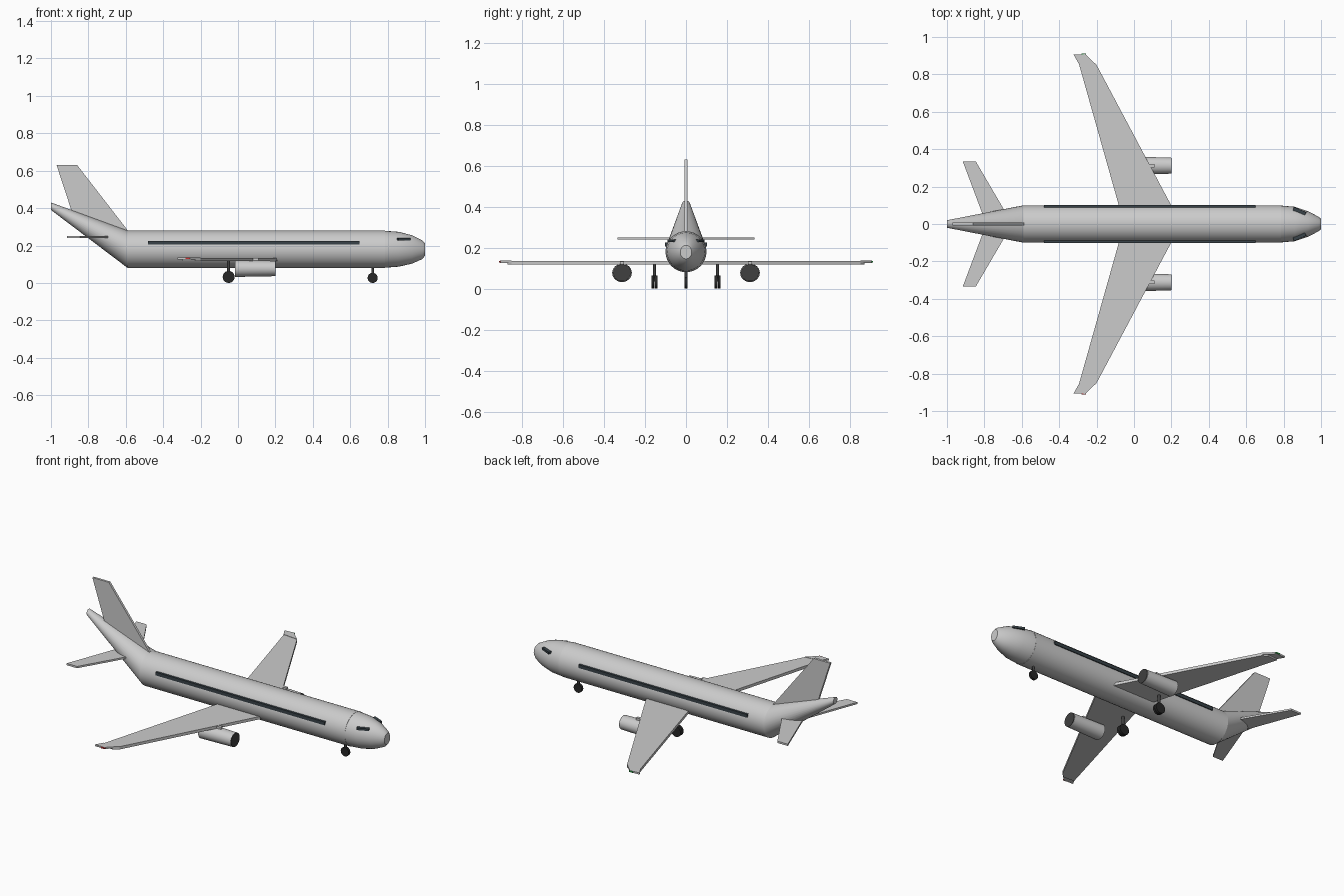
import bpy, bmesh, math
from mathutils import Matrix, Vector

if "Cube" in bpy.data.objects:
    bpy.data.objects.remove(bpy.data.objects["Cube"])


def material(name, rgb):
    m = bpy.data.materials.new(name)
    m.diffuse_color = (*rgb, 1)
    m.use_nodes = True
    m.node_tree.nodes["Principled BSDF"].inputs["Base Color"].default_value = m.diffuse_color
    return m


GLASS = material("dark_glass", (0.04, 0.055, 0.065))
BLACK = material("rubber", (0.02, 0.02, 0.02))
DARK = material("intake_grey", (0.05, 0.05, 0.05))
RED = material("red_light", (0.6, 0.03, 0.03))
GREEN = material("green_light", (0.03, 0.5, 0.08))


def finish(name, bm, mat=None, smooth=False):
    bmesh.ops.recalc_face_normals(bm, faces=bm.faces)
    me = bpy.data.meshes.new(name)
    bm.to_mesh(me)
    bm.free()
    ob = bpy.data.objects.new(name, me)
    bpy.context.collection.objects.link(ob)
    if mat:
        me.materials.append(mat)
    if smooth:
        bpy.ops.object.select_all(action='DESELECT')
        ob.select_set(True)
        bpy.context.view_layer.objects.active = ob
        bpy.ops.object.shade_smooth_by_angle(angle=math.radians(35))
    return ob


def loft(name, rings, y=0, n=32, mat=None):
    """Rings of (x, centre z, half width, half height) joined along x."""
    bm = bmesh.new()
    loops = []
    for x, z, w, h in rings:
        loops.append([bm.verts.new((x, y + w * math.cos(2 * math.pi * i / n),
                                    z + h * math.sin(2 * math.pi * i / n))) for i in range(n)])
    for a, b in zip(loops, loops[1:]):
        for i in range(n):
            j = (i + 1) % n
            bm.faces.new((a[i], a[j], b[j], b[i]))
    bm.faces.new(loops[0])
    bm.faces.new(loops[-1])
    return finish(name, bm, mat, True)


def prism(name, pts, vec):
    """Extrude a flat outline along a vector."""
    bm = bmesh.new()
    f = bm.faces.new([bm.verts.new(p) for p in pts])
    new = bmesh.ops.extrude_face_region(bm, geom=[f])["geom"]
    bmesh.ops.translate(bm, vec=vec, verts=[v for v in new if isinstance(v, bmesh.types.BMVert)])
    # the source face stays as the opposite cap
    if not f.is_valid:
        bmesh.ops.holes_fill(bm, edges=bm.edges)
    return finish(name, bm)


def box(name, centre, size, mat=None, turn=0):
    bm = bmesh.new()
    bmesh.ops.create_cube(bm, size=1, matrix=Matrix.Translation(centre)
                          @ Matrix.Rotation(turn, 4, 'Z') @ Matrix.Diagonal((*size, 1)))
    return finish(name, bm, mat)


def cylinder(name, centre, r, depth, axis, mat=None):
    rot = Vector((0, 0, 1)).rotation_difference(Vector(axis)).to_matrix().to_4x4()
    bm = bmesh.new()
    bmesh.ops.create_cone(bm, cap_ends=True, segments=24, radius1=r, radius2=r, depth=depth,
                          matrix=Matrix.Translation(centre) @ rot)
    return finish(name, bm, mat, True)


# Body, upswept tail and nose
loft("fuselage", [(-0.59, 0.18, 0.1, 0.1), (0.785, 0.18, 0.1, 0.1)])
loft("tail_cone", [(-1.0, 0.41, 0.02, 0.02), (-0.59, 0.18, 0.1, 0.1)])
loft("nose", [(0.78, 0.18, 0.099, 0.099), (0.86, 0.18, 0.092, 0.093), (0.93, 0.179, 0.068, 0.076),
              (0.985, 0.177, 0.04, 0.05), (1.0, 0.178, 0.028, 0.033)])

# Vertical fin
prism("fin", [(x, -0.007, z) for x, z in
              [(-0.97, 0.63), (-0.86, 0.63), (-0.585, 0.275), (-0.875, 0.34)]], (0, 0.014, 0))

WING = [(0.22, 0.06), (-0.20, 0.85), (-0.23, 0.87), (-0.297, 0.865), (-0.07, 0.06)]
TIP = [(-0.20, 0.85), (-0.26, 0.908), (-0.323, 0.905), (-0.297, 0.86)]
TAILPLANE = [(-0.65, 0.0), (-0.845, 0.333), (-0.915, 0.333), (-0.79, 0.0)]

for s, side in ((-1, "right"), (1, "left")):
    # Wings, tips, lights and tailplanes
    for part, outline, z, t in (("wing", WING, 0.117, 0.017), ("wing_tip", TIP, 0.126, 0.01),
                                ("tailplane", TAILPLANE, 0.239, 0.011)):
        prism(f"{side}_{part}", [(x, s * y, z) for x, y in outline], (0, 0, t))
    box(f"{side}_tip_light", (-0.268, s * 0.907, 0.131), (0.025, 0.008, 0.008),
        RED if s < 0 else GREEN)

    # Cabin window band and cockpit window
    box(f"{side}_window_band", (0.085, s * 0.092, 0.215), (1.13, 0.02, 0.02), GLASS)
    box(f"{side}_cockpit_window", (0.885, s * 0.068, 0.234), (0.07, 0.02, 0.013), GLASS,
        turn=-s * math.radians(24))

    # Engine with intake face and pylon
    loft(f"{side}_engine", [(-0.015, 0.077, 0.048, 0.045), (0.198, 0.077, 0.043, 0.041)],
         y=s * 0.312, n=24)
    cylinder(f"{side}_intake", (0.196, s * 0.312, 0.077), 0.041, 0.01, (1, 0, 0), DARK)
    box(f"{side}_pylon", (0.05, s * 0.312, 0.122), (0.12, 0.018, 0.02))

    # Main gear with paired wheels
    cylinder(f"{side}_main_strut", (-0.05, s * 0.154, 0.08), 0.008, 0.09, (0, 0, 1), DARK)
    for k in (-1, 1):
        cylinder(f"{side}_main_wheel", (-0.05, s * 0.154 + k * 0.0075, 0.032), 0.032, 0.013,
                 (0, 1, 0), BLACK)

# Nose gear
cylinder("nose_strut", (0.72, 0, 0.06), 0.007, 0.07, (0, 0, 1), DARK)
cylinder("nose_wheel", (0.72, 0, 0.027), 0.027, 0.015, (0, 1, 0), BLACK)
